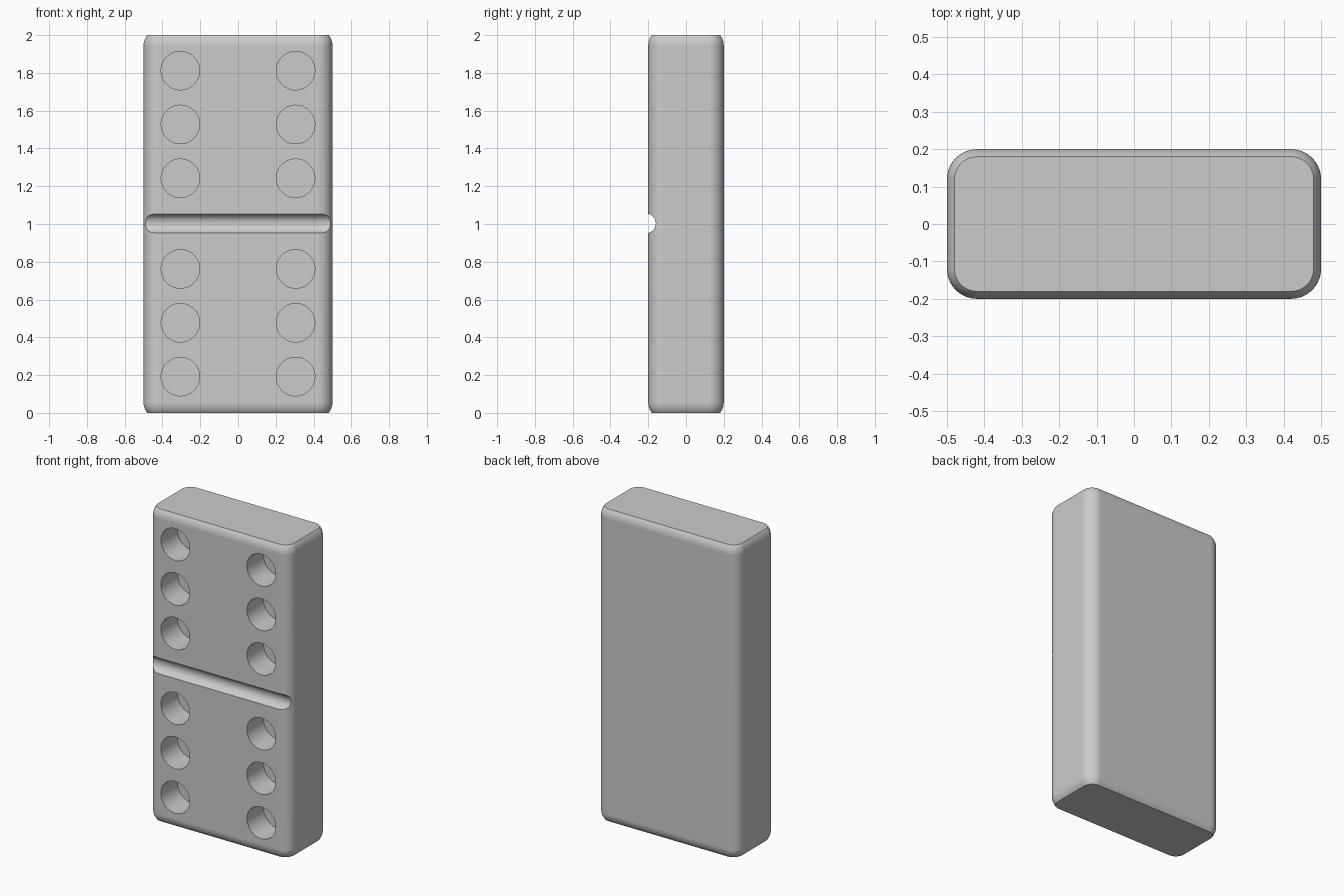
import bpy, bmesh, math
from mathutils import Matrix

if "Cube" in bpy.data.objects:
    bpy.data.objects.remove(bpy.data.objects["Cube"])

W, D, H = 0.5, 0.2, 2.0        # half width, half depth, height
CORNER = 0.08                  # radius of the upright edges
ROLL, ROLL_ANGLE = 0.085, math.radians(40)   # partial rounding at both ends

stone = bpy.data.materials.new("light grey")
stone.diffuse_color = (0.6, 0.6, 0.6, 1)
stone.use_nodes = True
stone.node_tree.nodes["Principled BSDF"].inputs["Base Color"].default_value = stone.diffuse_color


def make_object(name, bm):
    bmesh.ops.recalc_face_normals(bm, faces=bm.faces)
    mesh = bpy.data.meshes.new(name)
    bm.to_mesh(mesh)
    bm.free()
    obj = bpy.data.objects.new(name, mesh)
    bpy.context.collection.objects.link(obj)
    obj.data.materials.append(stone)
    return obj


def rounded_ring(bm, inset, z, steps=10):
    """Rounded rectangle outline, moved inwards by inset."""
    r = CORNER - inset
    ring = []
    for q, (sx, sy) in enumerate([(1, 1), (-1, 1), (-1, -1), (1, -1)]):
        for i in range(steps + 1):
            a = math.pi / 2 * (q + i / steps)
            ring.append(bm.verts.new((sx * (W - CORNER) + r * math.cos(a),
                                      sy * (D - CORNER) + r * math.sin(a), z)))
    return ring


# Tile body: rounded outlines stacked along the height
STEPS = 7
arc = [(ROLL * (1 - math.cos(ROLL_ANGLE * i / STEPS)),
        ROLL * (math.sin(ROLL_ANGLE) - math.sin(ROLL_ANGLE * i / STEPS)))
       for i in range(STEPS + 1)]
levels = arc[::-1] + [(inset, H - z) for inset, z in arc]
bm = bmesh.new()
rings = [rounded_ring(bm, inset, z) for inset, z in levels]
for a, b in zip(rings, rings[1:]):
    for i in range(len(a)):
        j = (i + 1) % len(a)
        bm.faces.new((a[i], a[j], b[j], b[i]))
bm.faces.new(rings[0][::-1])
bm.faces.new(rings[-1])
tile = make_object("domino_tile", bm)


def add_cylinder(bm, radius, depth, location, axis, segments):
    matrix = Matrix.Translation(location) @ Matrix.Rotation(math.pi / 2, 4, axis)
    bmesh.ops.create_cone(bm, cap_ends=True, segments=segments, radius1=radius,
                          radius2=radius, depth=depth, matrix=matrix)


# Cutters: two columns of six flat-bottomed pips and the dividing groove
PIP_DEPTH = 0.17
bm = bmesh.new()
for x in (-0.305, 0.305):
    for z in (0.192, 0.477, 0.762, 1.242, 1.527, 1.812):
        add_cylinder(bm, 0.102, 2 * PIP_DEPTH, (x, -D, z), 'X', 48)
add_cylinder(bm, 0.052, 1.4, (0, -D - 0.012, 1.003), 'Y', 48)
cutter = make_object("pip_and_groove_cutter", bm)
cutter.hide_render = True

bpy.context.view_layer.objects.active = tile
cut = tile.modifiers.new("carve", 'BOOLEAN')
cut.operation = 'DIFFERENCE'
cut.solver = 'EXACT'
cut.object = cutter
bpy.ops.object.modifier_apply(modifier=cut.name)
bpy.data.objects.remove(cutter, do_unlink=True)

# Smooth roundings, crisp rims, flat large faces
bpy.ops.object.select_all(action='DESELECT')
tile.select_set(True)
bpy.ops.object.shade_smooth_by_angle(angle=math.radians(30))
weighted = tile.modifiers.new("flat faces", 'WEIGHTED_NORMAL')
weighted.keep_sharp = True
